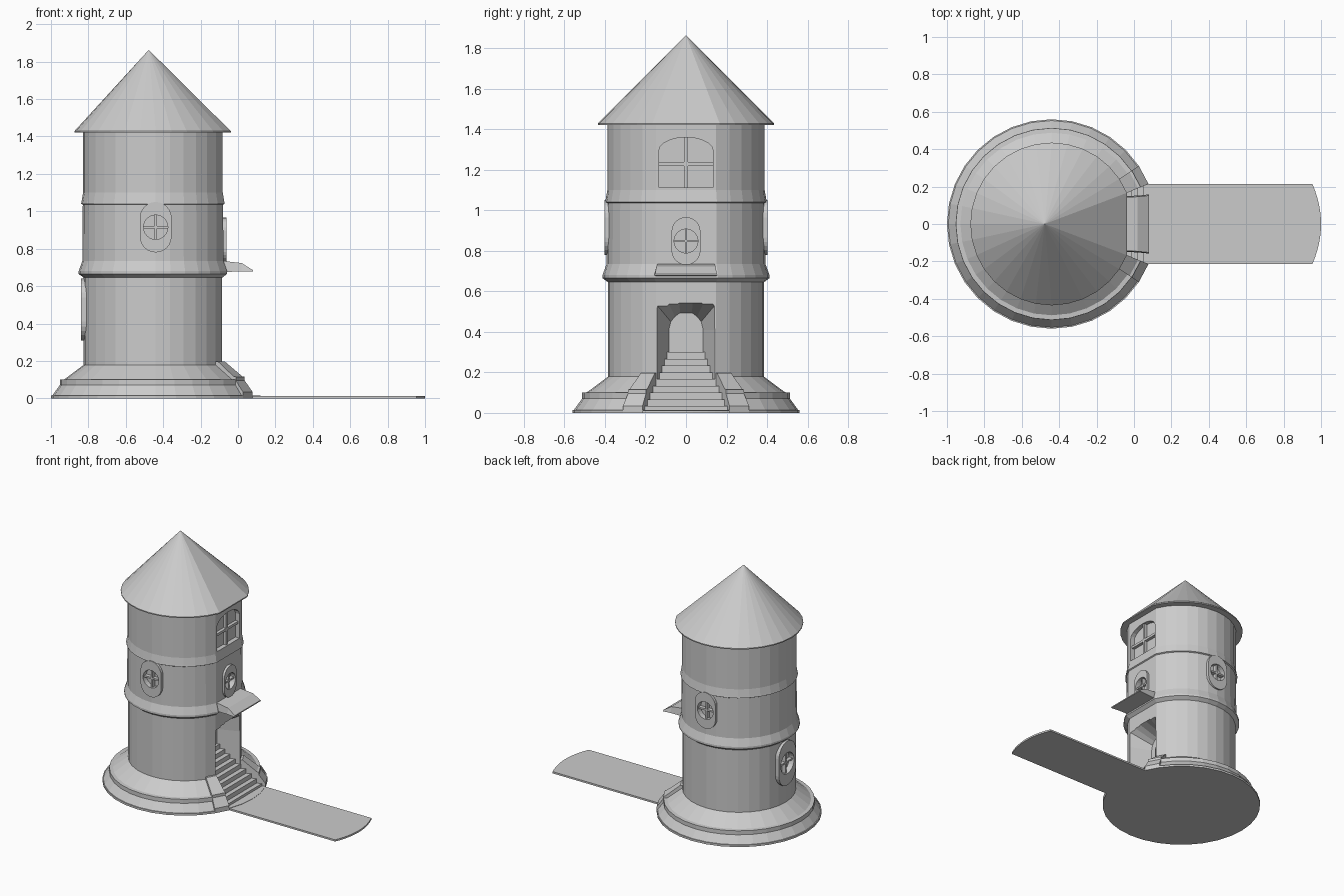
import bpy, bmesh, math

if "Cube" in bpy.data.objects:
    bpy.data.objects.remove(bpy.data.objects["Cube"])

CX = -0.44                      # tower axis
STEP = math.radians(11.25)      # 32-sided round parts
GAP = 2 * STEP                  # half angle of the flat entrance side
ROUND = [i * STEP for i in range(2, 31)]   # leaves the entrance side flat

stone = bpy.data.materials.new("light grey stone")
stone.diffuse_color = (0.6, 0.6, 0.6, 1)
stone.use_nodes = True
stone.node_tree.nodes["Principled BSDF"].inputs["Base Color"].default_value = stone.diffuse_color


def finish(name, bm):
    bmesh.ops.remove_doubles(bm, verts=bm.verts, dist=1e-5)
    bmesh.ops.recalc_face_normals(bm, faces=bm.faces)
    me = bpy.data.meshes.new(name)
    bm.to_mesh(me)
    bm.free()
    me.materials.append(stone)
    ob = bpy.data.objects.new(name, me)
    bpy.context.collection.objects.link(ob)
    return ob


def loft(name, loops, caps=True):
    """Skin closed loops of equal point count."""
    bm = bmesh.new()
    rows = [[bm.verts.new(p) for p in loop] for loop in loops]
    n = len(rows[0])
    for a, b in zip(rows, rows[1:]):
        for i in range(n):
            j = (i + 1) % n
            bm.faces.new((a[i], a[j], b[j], b[i]))
    if caps:
        bm.faces.new(rows[0])
        bm.faces.new(rows[-1])
    return finish(name, bm)


def polar(r, a, z):
    return (CX + r * math.cos(a), r * math.sin(a), z)


def lathe(name, profile, angles):
    """Solid of revolution: rings stacked along a (radius, z) profile."""
    return loft(name, [[polar(r, a, z) for a in angles] for r, z in profile])


def sector(name, section, angles):
    """Closed (radius, z) section swept through part of a turn."""
    return loft(name, [[polar(r, a, z) for r, z in section] for a in angles])


def on_wall(pts, a, z, d):
    """Place 2D points on a wall facing angle a, at distance d from the axis."""
    c, s = math.cos(a), math.sin(a)
    return [(CX + d * c - u * s, d * s + u * c, z + v) for u, v in pts]


def prism(name, pts, a, z, d0, d1):
    return loft(name, [on_wall(pts, a, z, d0), on_wall(pts, a, z, d1)])


def rect(w, h):
    return [(-w, -h), (w, -h), (w, h), (-w, h)]


def arch(w, low, spring, rise, n=10):
    return [(-w, low), (w, low)] + [
        (w * math.cos(math.pi * i / n), spring + rise * math.sin(math.pi * i / n))
        for i in range(n + 1)]


def cut(target, cutter):
    mod = target.modifiers.new("cut", 'BOOLEAN')
    mod.operation = 'DIFFERENCE'
    mod.solver = 'EXACT'
    mod.object = cutter
    cutter.hide_render = True
    bpy.context.view_layer.objects.active = target
    bpy.ops.object.modifier_apply(modifier=mod.name)
    bpy.data.objects.remove(cutter)


# Tower wall with its two sloped bands
tower = lathe("tower_wall", [
    (0.385, 0.005), (0.385, 0.645), (0.412, 0.665), (0.412, 0.68),
    (0.392, 0.735), (0.39, 1.035), (0.399, 1.04), (0.397, 1.05),
    (0.388, 1.10), (0.388, 1.43)], ROUND)

# Conical roof, apex slightly off the axis
loft("roof", [[polar(0.39, a, 1.42) for a in ROUND],
              [polar(0.435, a, 1.42) for a in ROUND],
              [polar(0.435, a, 1.428) for a in ROUND],
              [(-0.477 + 1e-3 * math.cos(a), 1e-3 * math.sin(a), 1.862) for a in ROUND]])

# Ground disc and stepped plinth
lathe("ground_disc", [(0.56, 0), (0.56, 0.015)], [i * STEP for i in range(32)])
sector("plinth", [(0.3, 0.005), (0.553, 0.015), (0.513, 0.07), (0.513, 0.1),
                  (0.488, 0.102), (0.383, 0.18), (0.3, 0.18)], ROUND)

# Stair cheeks on both sides of the entrance
for name, s in (("cheek_left", -1), ("cheek_right", 1)):
    sector(name, [(0.36, 0.01), (0.56, 0.01), (0.56, 0.035), (0.515, 0.095),
                  (0.515, 0.115), (0.5, 0.118), (0.4, 0.197), (0.36, 0.197)],
           [s * GAP, s * 3 * STEP])

# Stairs narrowing toward the door
stair = [(0.17, 0.005)]
N, RISE = 9, 0.3 / 9
for i in range(N):
    r = 0.535 - 0.0365 * i
    stair += [(r, RISE * i + (0.005 if i == 0 else 0)), (r, RISE * (i + 1))]
stair.append((0.17, 0.3))
sector("stairs", stair, [-GAP, GAP])

# Path with a rounded end
ys = [0.214 * (i / 6 - 1) for i in range(13)]
outline = [(0.07, 0.214), (0.07, -0.214)] + [(1 - 0.046 * (y / 0.214) ** 2, y) for y in ys]
loft("path", [[(x, y, z) for x, y in outline] for z in (0, 0.013)])

# Tapering entrance niche
front = [(0.176, -0.05), (0.176, 0.41), (0.176, 0.571), (0.1, 0.571), (0.033, 0.571)]
back = [(0.085, -0.05), (0.085, 0.41), (0.075, 0.45), (0.055, 0.475), (0.03, 0.494)]


def mirrored(x, half):
    return [(x, y, z) for y, z in half] + [(x, -y, z) for y, z in reversed(half)]


cut(tower, loft("niche_cutter", [mirrored(0.0, front), mirrored(-0.235, back)]))

# Small arched door at the back of the niche
prism("door", arch(0.04, 0, 0.085, 0.04), 0, 0.305, 0.19, 0.212)
prism("door_panel", arch(0.026, 0, 0.07, 0.028), 0, 0.315, 0.19, 0.218)

# Large arched window above the entrance
cut(tower, prism("window_cutter", arch(0.134, -0.125, 0.055, 0.068), 0, 1.237, 0.325, 0.45))
prism("large_window_upright", rect(0.009, 0.13), 0, 1.235, 0.31, 0.348)
prism("large_window_crossbar", rect(0.138, 0.009), 0, 1.228, 0.31, 0.348)


# Rounded window frames with a four-pane round opening
def round_window(name, a, z, w, h, c, d):
    s = h / 2 - w
    outer, inner = [], []
    for base, off in ((0, s), (math.pi, -s)):
        for i in range(13):
            t = base + math.pi * i / 12
            outer.append((w * math.cos(t), off + w * math.sin(t)))
            inner.append((c * math.cos(t), c * math.sin(t)))
    loft(name + "_frame", [on_wall(outer, a, z, d - 0.03), on_wall(outer, a, z, d),
                           on_wall(inner, a, z, d), on_wall(inner, a, z, d - 0.03)], False)
    disc = [(c * math.cos(i * math.pi / 12), c * math.sin(i * math.pi / 12)) for i in range(24)]
    cut(tower, prism("pane_cutter", disc, a, z, d - 0.04, d + 0.05))
    prism(name + "_upright", rect(0.006, c), a, z, d - 0.045, d - 0.012)
    prism(name + "_crossbar", rect(c, 0.006), a, z, d - 0.045, d - 0.012)


round_window("entrance_window", 0, 0.848, 0.0715, 0.236, 0.059, 0.378)
round_window("front_window", -math.pi / 2, 0.915, 0.085, 0.27, 0.065, 0.402)
round_window("rear_window", math.pi / 2, 0.915, 0.085, 0.27, 0.065, 0.402)
round_window("far_window", math.pi, 0.475, 0.1, 0.33, 0.078, 0.4)

# Awning over the entrance
loft("awning", [[(x, -w - 0.006, lo), (x, w + 0.006, lo), (x, w, hi), (x, -w, hi)]
                for x, w, lo, hi in ((-0.1, 0.14, 0.675, 0.737), (0.02, 0.146, 0.678, 0.723),
                                     (0.08, 0.152, 0.677, 0.685))])
